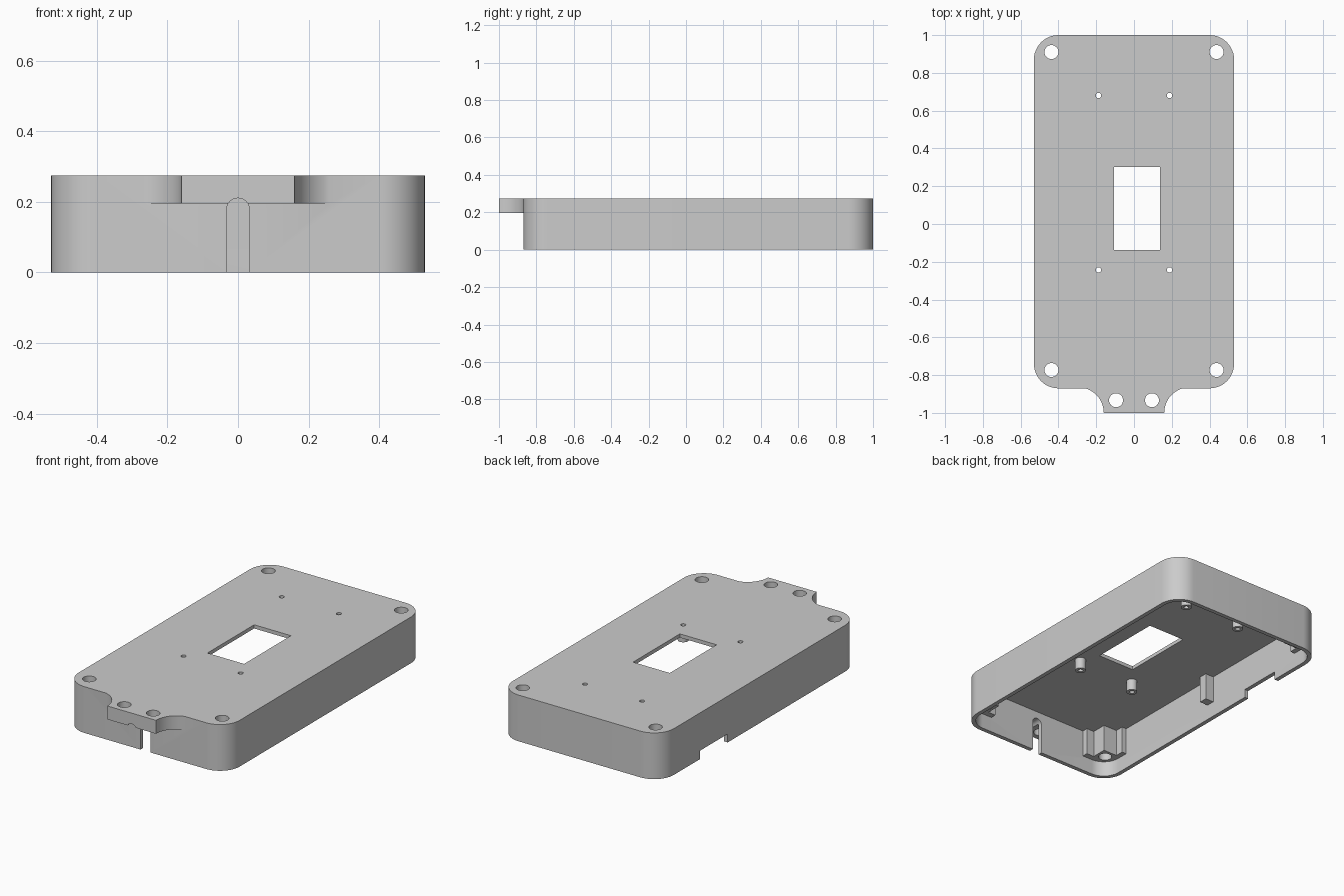
import bpy, bmesh, math

if "Cube" in bpy.data.objects:
    bpy.data.objects.remove(bpy.data.objects["Cube"])

CY = 0.065                    # centre of the case body along y
HX, HY, H = 0.53, 0.935, 0.275
WALL, LID, POST_Z = 0.025, 0.022, 0.092

grey = bpy.data.materials.new("plain grey")
grey.diffuse_color = (0.6, 0.6, 0.6, 1)
grey.use_nodes = True
grey.node_tree.nodes["Principled BSDF"].inputs["Base Color"].default_value = grey.diffuse_color


def arc(cx, cy, r, a0, a1, n=12):
    return [(cx + r * math.cos(math.radians(a0 + (a1 - a0) * i / n)),
             cy + r * math.sin(math.radians(a0 + (a1 - a0) * i / n))) for i in range(n + 1)]


def prism(name, pts, z0, z1):
    """Extrude a plan outline from z0 to z1."""
    bm = bmesh.new()
    face = bm.faces.new([bm.verts.new((x, y, z0)) for x, y in pts])
    top = bmesh.ops.extrude_face_region(bm, geom=[face])
    for v in top["geom"]:
        if isinstance(v, bmesh.types.BMVert):
            v.co.z = z1
    bmesh.ops.recalc_face_normals(bm, faces=bm.faces)
    me = bpy.data.meshes.new(name)
    bm.to_mesh(me)
    bm.free()
    ob = bpy.data.objects.new(name, me)
    bpy.context.collection.objects.link(ob)
    me.materials.append(grey)
    return ob


def rounded_rect(hx, hy, r):
    pts = []
    for sx, sy, a in ((1, 1, 0), (-1, 1, 90), (-1, -1, 180), (1, -1, 270)):
        pts += arc(sx * (hx - r), CY + sy * (hy - r), r, a, a + 90)
    return pts


def rect(x0, x1, y0, y1):
    return [(x0, y0), (x1, y0), (x1, y1), (x0, y1)]


def circle(x, y, r, n=32):
    return arc(x, y, r, 0, 360, n)[:-1]


def combine(target, tool, op):
    """Apply a boolean and discard the tool."""
    mod = target.modifiers.new("cut", 'BOOLEAN')
    mod.operation, mod.object, mod.solver = op, tool, 'EXACT'
    bpy.context.view_layer.objects.active = target
    bpy.ops.object.modifier_apply(modifier=mod.name)
    bpy.data.objects.remove(tool)


# Outer body with rounded vertical corners
case = prism("case_shell", rounded_rect(HX, HY, 0.13), 0, H)

# Lower cavity, open at the bottom
combine(case, prism("cavity", rounded_rect(HX - WALL, HY - WALL, 0.105), -0.1, POST_Z), 'DIFFERENCE')

# Upper cavity: stepped outline leaves corner posts and side blocks standing
ix, iy = HX - WALL, HY - WALL
quarter = [(0.45, 0.025), (ix, 0.025), (ix, 0.735), (0.475, 0.735), (0.475, 0.785),
           (0.385, 0.785), (0.385, 0.875), (0.335, 0.875), (0.335, iy)]
half = quarter + [(-x, y) for x, y in reversed(quarter)]
outline = half + [(x, -y) for x, y in reversed(half)]
combine(case, prism("upper_cavity", [(x, CY + y) for x, y in outline], POST_Z - 0.01, H - LID),
        'DIFFERENCE')

# Front tongue with concave flared sides
side = arc(0.295, -1.0, 0.135, 180, 90)
tongue = [(0.16, -1.0)] + side[1:] + [(0.295, -0.855)]
tongue = tongue + [(-x, y) for x, y in reversed(tongue)]
combine(case, prism("tongue", tongue, 0.195, H), 'UNION')

# Standoffs under the lid
standoffs = [(sx * 0.188, y) for sx in (1, -1) for y in (0.68, -0.243)]
for x, y in standoffs:
    combine(case, prism("standoff", circle(x, y, 0.03), 0.185, H - LID + 0.01), 'UNION')

# Through holes: corner screws, tongue screws and standoff pilots
holes = [(sx * 0.437, y, 0.037) for sx in (1, -1) for y in (0.91, -0.773)]
holes += [(sx * 0.095, -0.933, 0.037) for sx in (1, -1)]
holes += [(x, y, 0.014) for x, y in standoffs]
for x, y, r in holes:
    combine(case, prism("hole", circle(x, y, r), -0.1, 0.4), 'DIFFERENCE')

# Display window in the lid
combine(case, prism("window", rect(-0.105, 0.137, -0.138, 0.302), 0.15, 0.4), 'DIFFERENCE')

# Notch in the lower edge of the left wall
combine(case, prism("side_notch", rect(-0.6, -0.49, 0.365, 0.625), -0.1, 0.05), 'DIFFERENCE')

# Round-topped cable slot through the front wall and tongue underside
slot = prism("slot", [(-0.032, -0.1), (0.032, -0.1)] + arc(0, 0.179, 0.032, 0, 180), 0, 0.3)
for v in slot.data.vertices:
    x, y, z = v.co
    v.co = (x, z - 1.1, y)
slot.data.flip_normals()
combine(case, slot, 'DIFFERENCE')

# Smooth curved walls, keep edges crisp
bpy.ops.object.select_all(action='DESELECT')
case.select_set(True)
bpy.context.view_layer.objects.active = case
bpy.ops.object.shade_smooth_by_angle(angle=math.radians(30))
